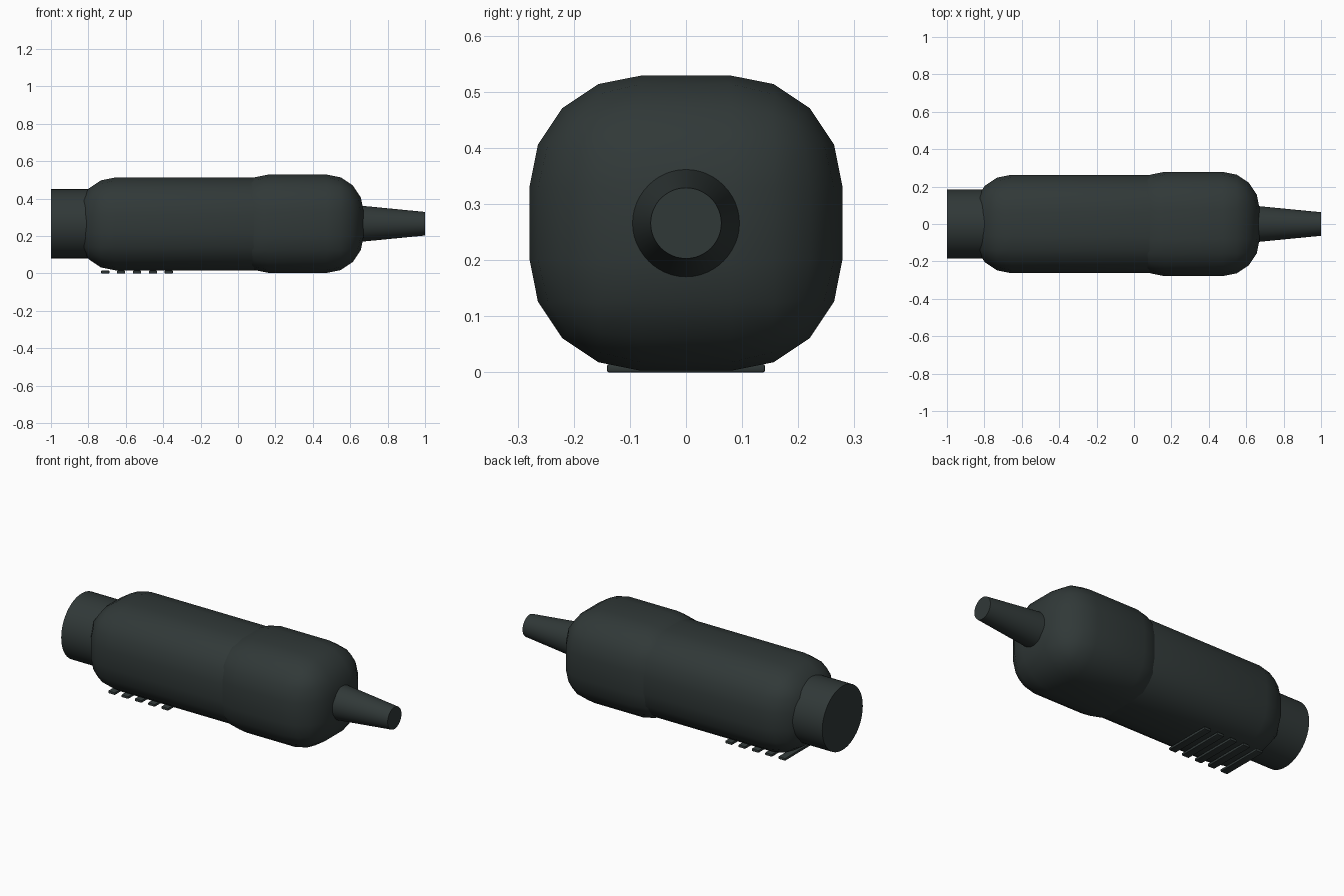
import bpy
import math

cube = bpy.data.objects.get("Cube")
if cube:
    bpy.data.objects.remove(cube, do_unlink=True)

MID_Z = 0.266

# Single dark casing colour
mat = bpy.data.materials.new("dark_slate")
mat.use_nodes = True
colour = (0.030, 0.040, 0.039, 1)
mat.diffuse_color = colour
bsdf = next(n for n in mat.node_tree.nodes if n.type == 'BSDF_PRINCIPLED')
bsdf.inputs["Base Color"].default_value = colour
bsdf.inputs["Roughness"].default_value = 0.6


def finish(name):
    obj = bpy.context.object
    obj.name = name
    obj.data.materials.append(mat)
    bpy.ops.object.shade_smooth_by_angle(angle=math.radians(35))
    return obj


def rounded_box(name, x0, x1, half_y, z0, z1, radius, segments):
    bpy.ops.mesh.primitive_cube_add(size=1, location=((x0 + x1) / 2, 0, (z0 + z1) / 2))
    obj = bpy.context.object
    obj.scale = (x1 - x0, 2 * half_y, z1 - z0)
    bpy.ops.object.transform_apply(location=False, rotation=False, scale=True)
    bevel = obj.modifiers.new("Rounding", 'BEVEL')
    bevel.width = radius
    bevel.segments = segments
    bpy.ops.object.modifier_apply(modifier=bevel.name)
    return finish(name)


def tube(name, x0, x1, r0, r1):
    bpy.ops.mesh.primitive_cone_add(vertices=48, radius1=r0, radius2=r1, depth=x1 - x0,
                                    location=((x0 + x1) / 2, 0, MID_Z),
                                    rotation=(0, math.pi / 2, 0))
    return finish(name)


# Casing: slimmer rear shell and a slightly larger front shell
rounded_box("rear_shell", -0.855, 0.30, 0.263, 0.017, 0.513, 0.198, 4)
rounded_box("front_shell", -0.035, 0.672, 0.279, 0.003, 0.529, 0.199, 4)

# Round end collar and tapered nozzle
tube("rear_collar", -1.0, -0.70, 0.185, 0.185)
tube("front_nozzle", 0.60, 1.0, 0.102, 0.063)

# Grip ribs across the underside
for i in range(5):
    x = -0.71 + 0.085 * i
    rounded_box(f"grip_rib_{i + 1}", x - 0.022, x + 0.022, 0.141, 0.0, 0.015, 0.004, 2)
